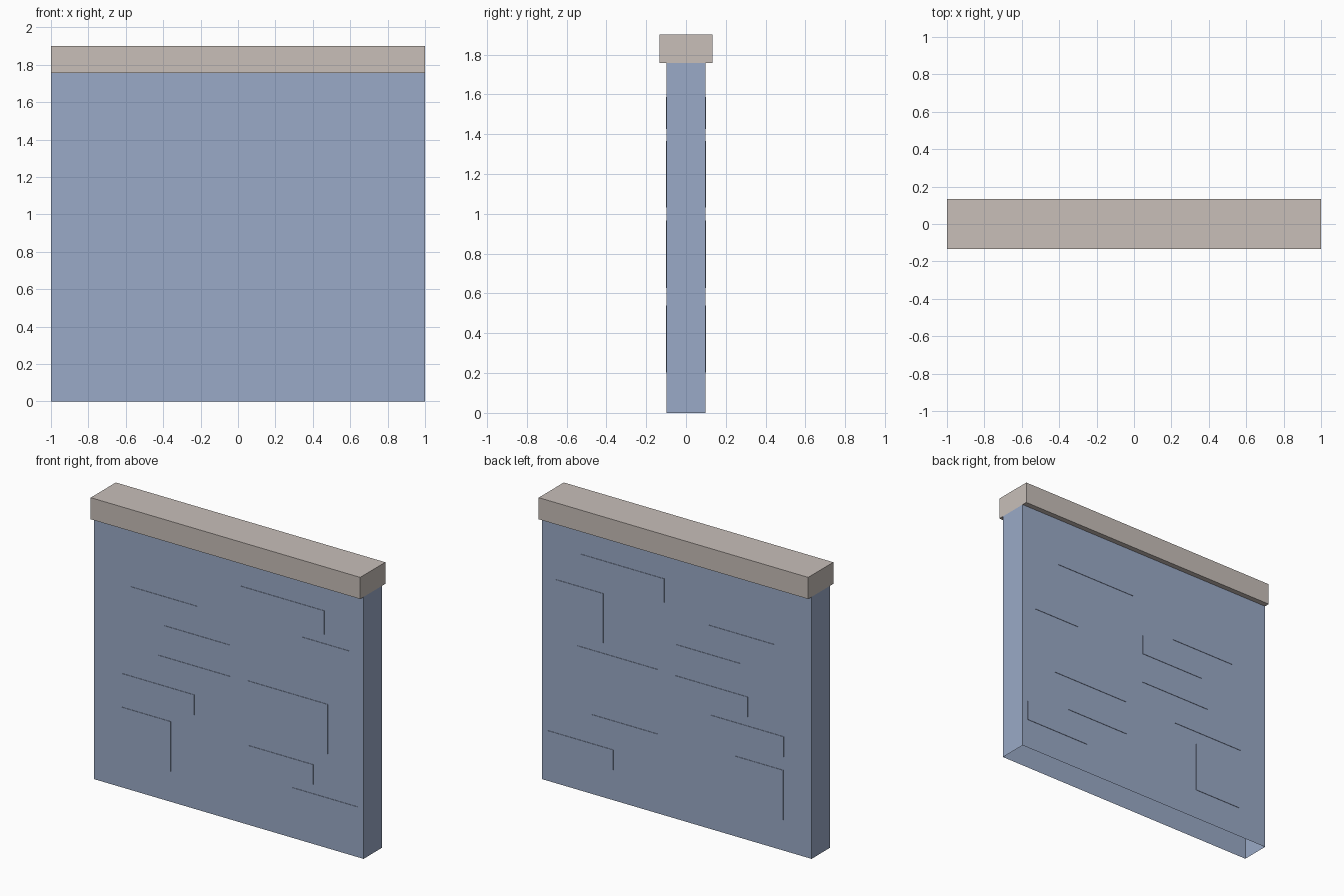
import bpy, bmesh

if "Cube" in bpy.data.objects:
    bpy.data.objects.remove(bpy.data.objects["Cube"])


def material(name, rgb):
    m = bpy.data.materials.new(name)
    m.diffuse_color = (*rgb, 1.0)
    m.use_nodes = True
    m.node_tree.nodes["Principled BSDF"].inputs["Base Color"].default_value = m.diffuse_color
    return m


BLUE = material("slate blue", (0.323, 0.402, 0.571))
STONE = material("pale stone", (0.578, 0.521, 0.485))


def box(name, lo, hi, mat, drop=None):
    """Box between two corners; drop(normal) selects faces to leave open."""
    bm = bmesh.new()
    bmesh.ops.create_cube(bm, size=1)
    for v in bm.verts:
        for i in range(3):
            v.co[i] = lo[i] if v.co[i] < 0 else hi[i]
    bm.normal_update()
    if drop:
        faces = [f for f in bm.faces if drop(f.normal)]
        bmesh.ops.delete(bm, geom=faces, context='FACES_ONLY')
    mesh = bpy.data.meshes.new(name)
    bm.to_mesh(mesh)
    bm.free()
    mesh.materials.append(mat)
    ob = bpy.data.objects.new(name, mesh)
    bpy.context.collection.objects.link(ob)
    return ob


BODY, FACE = 0.097, 0.1      # half depth of the wall, and of the raised bricks

# hollow wall, open underneath, and its overhanging cap
box("wall", (-1, -BODY, 0), (1, BODY, 1.757), BLUE, lambda n: abs(n.z) > 0.5)
box("cap", (-1, -0.133, 1.757), (1, 0.133, 1.902), STONE)

# raised bricks: x from, x to, z bottom, z top; mirrored to the back
BRICKS = [
    (0.093, 0.71, 1.427, 1.587),
    (-0.73, -0.235, 1.23, 1.365),
    (0.546, 0.896, 1.033, 1.367),
    (-0.477, 0.01, 1.035, 1.17),
    (-0.527, 0.017, 0.827, 0.96),
    (0.143, 0.735, 0.632, 0.966),
    (-0.795, -0.256, 0.628, 0.765),
    (-0.79, -0.43, 0.205, 0.539),
    (0.143, 0.628, 0.40, 0.533),
    (0.472, 0.96, 0.203, 0.338),
]
for i, (x0, x1, z0, z1) in enumerate(BRICKS, 1):
    brick = box(f"brick_{i}", (x0, -FACE, z0), (x1, -BODY, z1), BLUE,
                lambda n: n.y > 0.5)
    mod = brick.modifiers.new("back copy", 'MIRROR')
    mod.use_axis = (False, True, False)
    mod.use_mirror_merge = False
